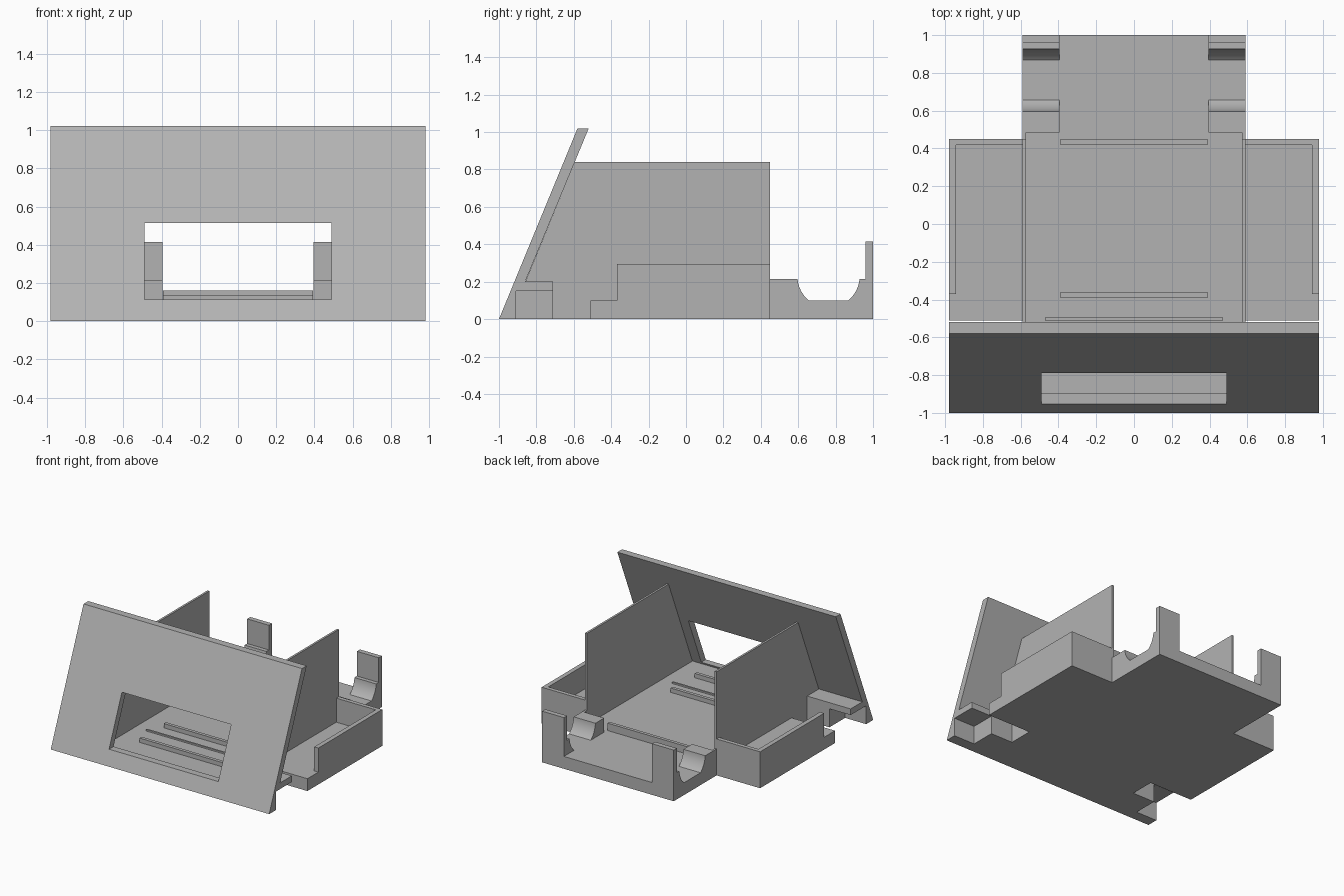
import bpy, bmesh, math
from mathutils import Vector

cube = bpy.data.objects.get("Cube")
if cube:
    bpy.data.objects.remove(cube, do_unlink=True)

grey = bpy.data.materials.new("plain_grey")
grey.use_nodes = True
COLOUR = (0.45, 0.45, 0.45, 1)
grey.diffuse_color = COLOUR
grey.node_tree.nodes["Principled BSDF"].inputs["Base Color"].default_value = COLOUR


def prism(name, profile, low, high, axis="X"):
    """Extrude a YZ profile along X, or an XY profile along Z."""
    bm = bmesh.new()
    place = (lambda a, b: (low, a, b)) if axis == "X" else (lambda a, b: (a, b, low))
    face = bm.faces.new([bm.verts.new(place(a, b)) for a, b in profile])
    moved = bmesh.ops.extrude_face_region(bm, geom=[face])["geom"]
    step = Vector((high - low, 0, 0)) if axis == "X" else Vector((0, 0, high - low))
    bmesh.ops.translate(bm, vec=step, verts=[g for g in moved if isinstance(g, bmesh.types.BMVert)])
    bmesh.ops.recalc_face_normals(bm, faces=bm.faces)
    mesh = bpy.data.meshes.new(name)
    bm.to_mesh(mesh)
    bm.free()
    mesh.materials.append(grey)
    obj = bpy.data.objects.new(name, mesh)
    bpy.context.collection.objects.link(obj)
    return obj


def box(name, x, y, z):
    return prism(name, [(y[0], z[0]), (y[1], z[0]), (y[1], z[1]), (y[0], z[1])], *x)


def span(side, a, b):
    return tuple(sorted((side * a, side * b)))


def boolean(obj, other, operation):
    mod = obj.modifiers.new(operation.lower(), "BOOLEAN")
    mod.operation, mod.solver, mod.object = operation, "EXACT", other
    bpy.context.view_layer.objects.active = obj
    bpy.ops.object.modifier_apply(modifier=mod.name)
    bpy.data.objects.remove(other, do_unlink=True)


W, BODY, FLOOR = 0.98, 0.59, 0.1

# Sloping front panel with its two feet
panel = prism("front_panel", [(-1, 0), (-0.58, 1.02), (-0.52, 1.02), (-0.943, 0)], -W, W)
for side in (1, -1):
    foot = prism("foot", [(-0.96, 0), (-0.877, 0.2), (-0.71, 0.2), (-0.71, 0)], *span(side, BODY, W))
    boolean(panel, foot, "UNION")

# Notches under the feet and the window opening
for side in (1, -1):
    notch = box("notch_cutter", span(side, 0.79, 1.1), (-0.91, -0.6), (-0.1, 0.15))
    boolean(panel, notch, "DIFFERENCE")
boolean(panel, box("window_cutter", (-0.49, 0.49), (-1.2, -0.5), (0.115, 0.515)), "DIFFERENCE")

# Floor plate: narrow front and back, wide in the middle
half = [(BODY, -0.945), (BODY, -0.51), (W, -0.51), (W, 0.45), (BODY, 0.45), (BODY, 1)]
prism("floor_plate", half + [(-x, y) for x, y in reversed(half)], 0, FLOOR, "Z")

# Cradle profile: a round saddle with a flat bottom and a rear upright
centre_y, centre_z, radius = 0.762, 0.228, 0.166
start, end = math.radians(184.5), math.radians(230.5)
arc = [start + (end - start) * i / 10 for i in range(11)]
curve = [(radius * math.cos(a), centre_z + radius * math.sin(a)) for a in arc]
curve[-1] = (curve[-1][0], FLOOR)
front_curve = [(centre_y + y, z) for y, z in curve]
rear_curve = [(centre_y - y, z) for y, z in reversed(curve)]
front_saddle = [(0.485, FLOOR), (0.485, 0.215)] + front_curve
rear_saddle = rear_curve + [(0.96, 0.215), (0.96, 0.415), (1, 0.415), (1, FLOOR)]

for side, label in ((1, "left"), (-1, "right")):
    # Tall inner partition that meets the panel
    prism(label + "_partition", [(-0.9, FLOOR), (-0.595, 0.84), (0.45, 0.84), (0.45, FLOOR)],
          *span(side, 0.573, BODY))
    # Side tray rim: outer and back wall as one L shape
    rim = [(W, -0.37), (W, 0.45), (BODY, 0.45), (BODY, 0.417), (0.943, 0.417), (0.943, -0.37)]
    prism(label + "_tray_rim", [(side * x, y) for x, y in rim], FLOOR, 0.295, "Z")
    # Rear cradle
    for part, profile in (("front", front_saddle), ("rear", rear_saddle)):
        saddle = prism(label + "_cradle_" + part, profile, *span(side, 0.395, BODY))
        bpy.ops.object.select_all(action="DESELECT")
        saddle.select_set(True)
        bpy.context.view_layer.objects.active = saddle
        bpy.ops.object.shade_smooth_by_angle(angle=math.radians(25))
    box(label + "_cradle_web", span(side, 0.573, BODY), (0.45, 0.485), (FLOOR, 0.215))

# Raised ridges across the floor
for name, reach, y, depth, top in (
    ("back_ridge", 0.393, 0.42, 0.027, 0.16),
    ("middle_ridge", 0.393, -0.39, 0.027, 0.135),
    ("low_strip", 0.47, -0.51, 0.015, 0.112),
    ("front_ridge", 0.393, -0.7, 0.027, 0.135),
):
    box(name, (-reach, reach), (y, y + depth), (FLOOR, top))
